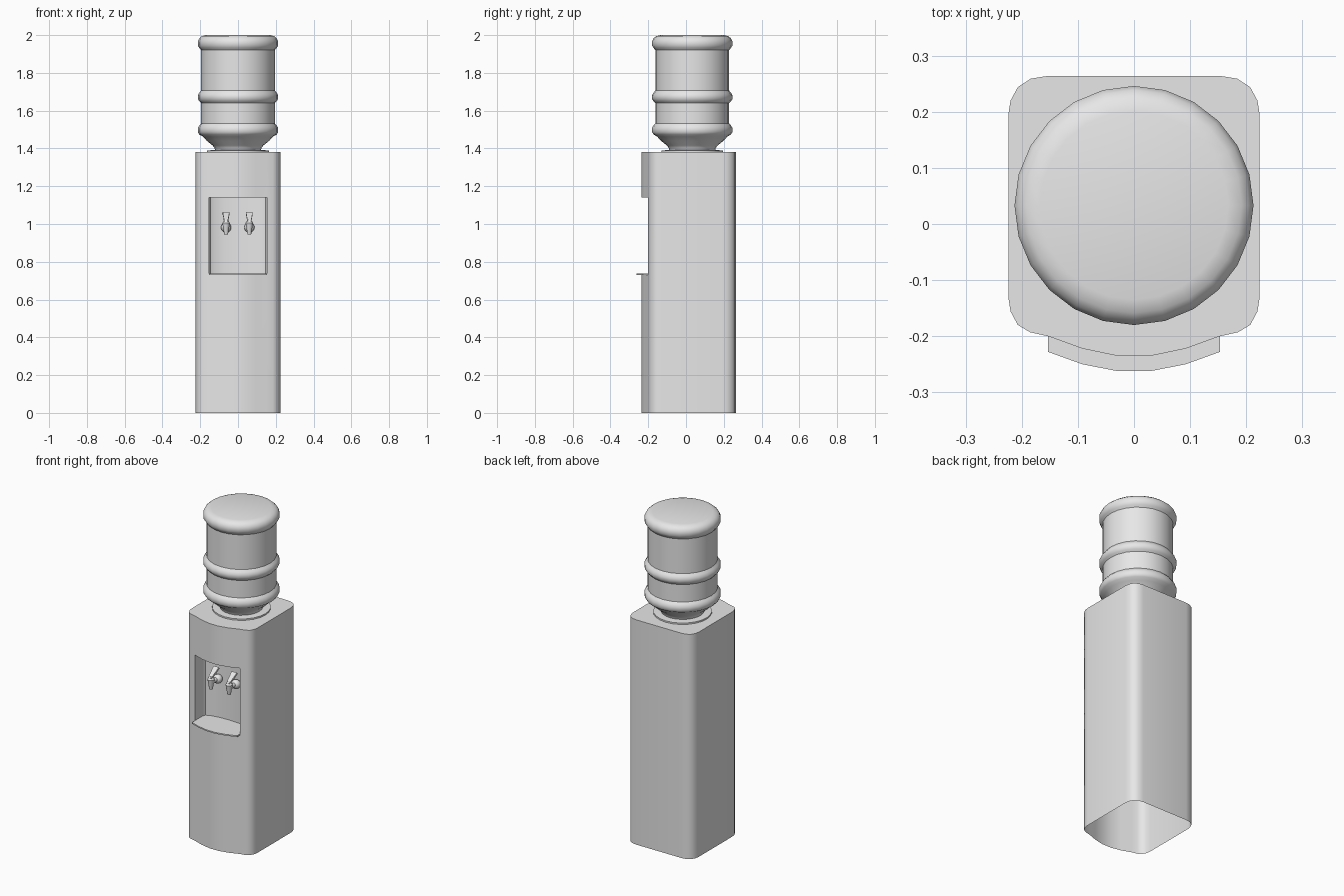
import bpy, bmesh, math
from mathutils import Matrix, Vector

cube = bpy.data.objects.get("Cube")
if cube:
    bpy.data.objects.remove(cube, do_unlink=True)

grey = bpy.data.materials.new("plain_grey")
grey.use_nodes = True
grey.diffuse_color = (0.8, 0.8, 0.8, 1)
grey.node_tree.nodes["Principled BSDF"].inputs["Base Color"].default_value = (0.8, 0.8, 0.8, 1)


def finish(name, bm, angle=35):
    bmesh.ops.recalc_face_normals(bm, faces=bm.faces)
    mesh = bpy.data.meshes.new(name)
    bm.to_mesh(mesh)
    bm.free()
    mesh.materials.append(grey)
    obj = bpy.data.objects.new(name, mesh)
    bpy.context.collection.objects.link(obj)
    bpy.ops.object.select_all(action='DESELECT')
    obj.select_set(True)
    bpy.context.view_layer.objects.active = obj
    bpy.ops.object.shade_smooth_by_angle(angle=math.radians(angle))
    return obj


def mirror(half):
    """Complete a left-to-right path from its +x half, listed from the outside in."""
    return [(-x, y) for x, y in half] + [(x, y) for x, y in reversed(half)]


def ring(bm, path, z):
    return [bm.verts.new((x, y, z)) for x, y in path]


def bridge(bm, a, b, closed=False):
    n = len(a)
    for i in range(n if closed else n - 1):
        j = (i + 1) % n
        bm.faces.new((a[i], a[j], b[j], b[i]))


def lathe(name, profile, y, sides=24):
    bm = bmesh.new()
    rings = []
    for r, z in profile:
        turn = [2 * math.pi * i / sides for i in range(sides)]
        rings.append(ring(bm, [(r * math.cos(t), y + r * math.sin(t)) for t in turn], z))
    for a, b in zip(rings, rings[1:]):
        bridge(bm, a, b, True)
    bm.faces.new(rings[0])
    bm.faces.new(rings[-1])
    return finish(name, bm)


# Plan outlines: bowed front, rounded shell and recess back
bow = mirror([(.153, -.2), (.092, -.222), (.03, -.235)])
shell = mirror([(.153, .264), (.184, .259), (.207, .244), (.22, .22), (.224, .195),
                (.224, -.13), (.22, -.156), (.207, -.18), (.185, -.193), (.153, -.2)])
half = len(shell) // 2
# Walk from the right front corner, around the back, to the left front corner
around = list(reversed(shell[:half])) + list(reversed(shell[half:]))
niche = mirror([(.153, -.2), (.153, -.125), (.146, -.108), (.125, -.096), (.07, -.087), (.02, -.084)])
LOW, HIGH, TOP = .732, 1.14, 1.38

# Cabinet: open-bottomed shell with a front niche
bm = bmesh.new()
levels = [0, LOW, HIGH, TOP]
backs = [ring(bm, around, z) for z in levels]
fronts = [[b[0]] + ring(bm, bow[1:-1], z) + [b[-1]] for b, z in zip(backs, levels)]
for i in range(3):
    bridge(bm, backs[i], backs[i + 1])
    if i != 1:
        bridge(bm, fronts[i], fronts[i + 1])
bm.faces.new(backs[3] + list(reversed(fronts[3][1:-1])))
inner = [[fronts[i][0]] + ring(bm, niche[1:-1], levels[i]) + [fronts[i][-1]] for i in (1, 2)]
bridge(bm, inner[0], inner[1])
for i, edge in ((1, inner[0]), (2, inner[1])):
    bm.faces.new(fronts[i] + list(reversed(edge[1:-1])))
finish("cabinet", bm)

# Drip tray: thin plate projecting past the bow
lip = mirror([(.153, -.228), (.092, -.25), (.03, -.262)])
outline = lip + list(reversed(niche[1:-1]))
bm = bmesh.new()
lower, upper = ring(bm, outline, LOW - .003), ring(bm, outline, LOW + .005)
bridge(bm, lower, upper, True)
bm.faces.new(lower)
bm.faces.new(upper)
finish("drip_tray", bm)

# Bottle and its collar
AXIS_Y = .033
lathe("bottle_collar", [(.163, TOP), (.163, 1.389), (.125, 1.392)], AXIS_Y)
lathe("water_bottle", [
    (.12, 1.385), (.124, 1.402), (.135, 1.416), (.165, 1.44), (.185, 1.462),
    (.205, 1.474), (.213, 1.487), (.213, 1.508), (.205, 1.522), (.195, 1.533),
    (.195, 1.64), (.205, 1.65), (.213, 1.662), (.213, 1.682), (.205, 1.695),
    (.195, 1.707), (.195, 1.92), (.205, 1.932), (.213, 1.945), (.213, 1.966),
    (.206, 1.982), (.192, 1.994), (.168, 2)], AXIS_Y)


# Taps: round mount, short stem, tapered spout and sloping lever
def tap(name, x):
    bm = bmesh.new()
    bmesh.ops.create_uvsphere(bm, u_segments=16, v_segments=10, radius=.027,
                              matrix=Matrix.Translation((x, -.106, .982)))
    bmesh.ops.create_cone(bm, cap_ends=True, segments=12, radius1=.013, radius2=.013, depth=.07,
                          matrix=Matrix.Translation((x, -.14, .985)) @ Matrix.Rotation(math.pi / 2, 4, 'X'))
    bmesh.ops.create_cone(bm, cap_ends=True, segments=12, radius1=.01, radius2=.02, depth=.06,
                          matrix=Matrix.Translation((x, -.172, .975)))
    bmesh.ops.create_cone(bm, cap_ends=True, segments=12, radius1=.02, radius2=.009, depth=.018,
                          matrix=Matrix.Translation((x, -.172, 1.014)))
    start, end = Vector((x, -.182, 1.012)), Vector((x, -.118, 1.058))
    along = (end - start).normalized()
    up = Vector((1, 0, 0)).cross(along) * .006
    rows = []
    for p, w in ((start, .01), (end, .018)):
        side = Vector((w, 0, 0))
        rows.append([bm.verts.new(p + v) for v in (-side - up, side - up, side + up, up - side)])
    bridge(bm, rows[0], rows[1], True)
    for r in rows:
        bm.faces.new(r)
    finish(name, bm)


for name, x in (("right_tap", -.063), ("left_tap", .06)):
    tap(name, x)
